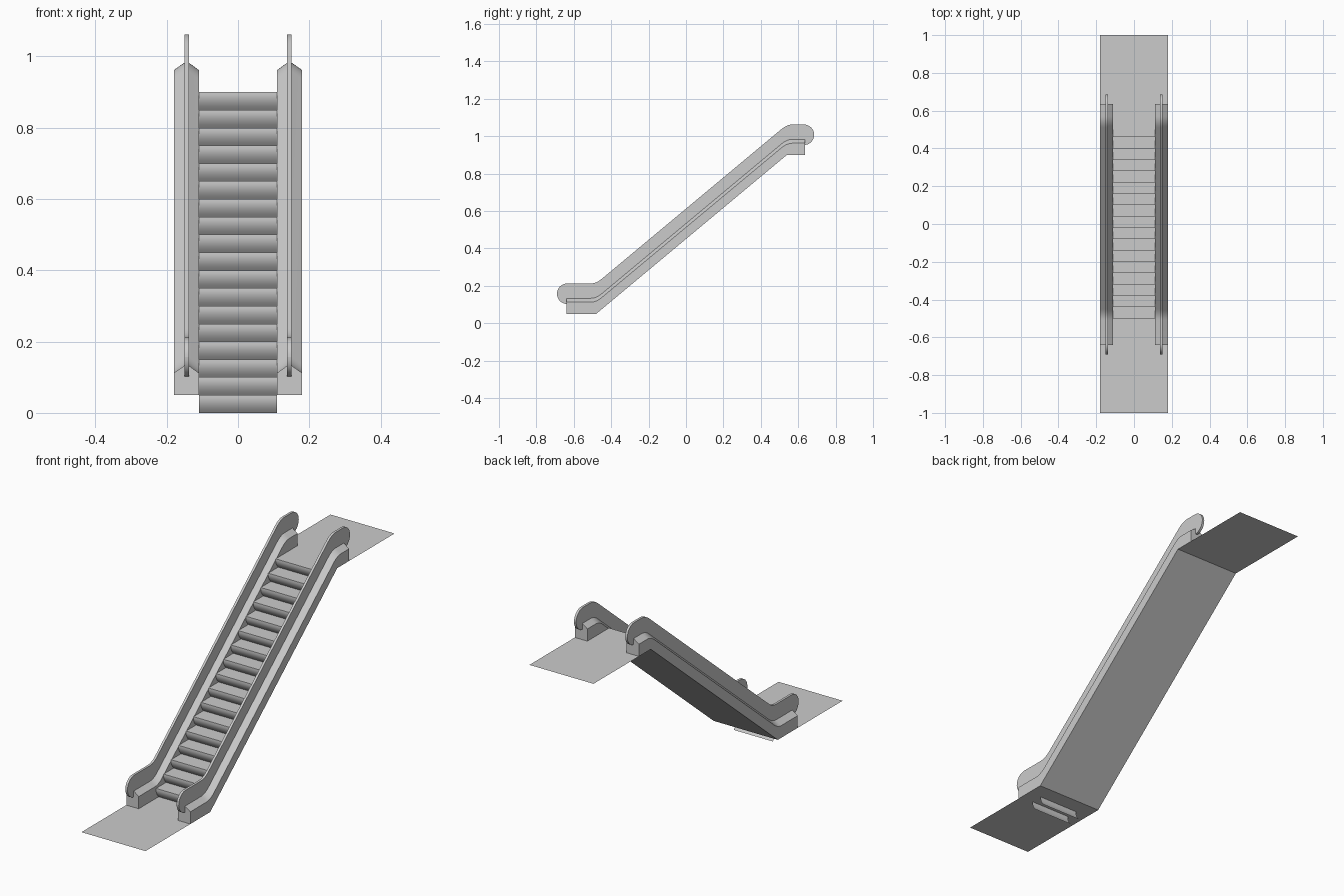
import bpy, math

if "Cube" in bpy.data.objects:
    bpy.data.objects.remove(bpy.data.objects["Cube"])

Y0, Y1 = -0.48, 0.54      # start and end of the incline
Z0, Z1 = 0.05, 0.90       # landing heights
SLOPE = (Z1 - Z0) / (Y1 - Y0)
HALF, STEP_HALF = 0.18, 0.11


def floor_z(y, blend=0.0):
    """Height of the walkway line, optionally with rounded bends."""
    def ramp(t):
        if blend and abs(t) < blend:
            return (t + blend) ** 2 / (4 * blend)
        return max(t, 0.0)
    return Z0 + SLOPE * (ramp(y - Y0) - ramp(y - Y1))


def make(name, verts, faces, smooth=None):
    me = bpy.data.meshes.new(name)
    me.from_pydata(verts, [], faces)
    me.update()
    ob = bpy.data.objects.new(name, me)
    bpy.context.collection.objects.link(ob)
    if smooth:
        bpy.context.view_layer.objects.active = ob
        ob.select_set(True)
        bpy.ops.object.shade_smooth_by_angle(angle=math.radians(smooth))
        ob.select_set(False)
    return ob


def strip(name, profile, half, smooth=None):
    """Sweep a (y, z) polyline across x as an open sheet."""
    verts = [(x, y, z) for y, z in profile for x in (-half, half)]
    faces = [(2*i, 2*i+1, 2*i+3, 2*i+2) for i in range(len(profile) - 1)]
    return make(name, verts, faces, smooth)


def mirror_x(ob):
    ob.modifiers.new("mirror", 'MIRROR').use_mirror_merge = False


# Landings and sloped underside
strip("lower_landing", [(-1, Z0), (Y0, Z0)], HALF)
strip("upper_landing", [(Y1, Z1), (1, Z1)], HALF)
strip("sloped_underside", [(Y0, Z0), (Y1, Z1)], HALF)


# Steps: bowed riser plus flat tread, the foot resting on the slope
def riser(nose_y, top_z):
    pts = []
    for i in range(7):
        t = i / 6
        bulge = 0.028 * t * (1 - t)
        pts.append((nose_y + 0.02 * (1 - t) - bulge, top_z - 0.05 * (1 - t)))
    return pts


for k in range(17):
    nose, top = -0.50 + 0.06 * k, 0.10 + 0.05 * k
    strip(f"step_{k + 1}", riser(nose, top) + [(nose + 0.08, top)], STEP_HALF, 40)

# Level steps passing under the lower landing
for k, nose in enumerate((-0.56, -0.62)):
    strip(f"sunken_riser_{k + 1}", riser(nose, Z0), STEP_HALF, 40)

# Stations along the run, denser at the bends
bends = [c + d for c in (Y0, Y1) for d in (-0.03, -0.02, -0.01, 0, 0.01, 0.02, 0.03)]
stations = [-0.64] + bends + [0.635]

# Balustrade base: gabled cross-section following the run
verts, faces = [], []
for y in stations:
    low, up = floor_z(y), floor_z(y, 0.03)
    verts += [(0.11, y, low), (0.11, y, up + 0.062), (0.144, y, up + 0.087),
              (0.18, y, up + 0.062), (0.18, y, low)]
for i in range(len(stations) - 1):
    for j in range(4):
        a = 5 * i + j
        faces.append((a, a + 1, a + 6, a + 5))
last = 5 * (len(stations) - 1)
faces += [(4, 3, 2, 1, 0), tuple(range(last, last + 5))]
mirror_x(make("balustrade_base", verts, faces, 30))

# Handrail panel: thin slab with round ends, built in quads along the run
R, MID = 0.055, 0.107
rows = []                                   # (y bottom, z bottom, y top, z top)
ends = [math.radians(a) for a in range(0, 90, 9)]
for a in ends:
    y, h = -0.635 - R * math.cos(a), R * math.sin(a)
    rows.append((y, Z0 + MID - h, Z0 + MID + h))
for y in [-0.635] + bends + [0.63]:
    c = floor_z(y, 0.03) + MID
    rows.append((y, c - R, c + R))
for a in reversed(ends):
    y, h = 0.63 + R * math.cos(a), R * math.sin(a)
    rows.append((y, Z1 + MID - h, Z1 + MID + h))

verts, faces = [], []
for y, lo, hi in rows:
    verts += [(0.138, y, lo), (0.138, y, hi), (0.150, y, hi), (0.150, y, lo)]
for i in range(len(rows) - 1):
    for j in range(4):
        a, b = 4 * i + j, 4 * i + (j + 1) % 4
        faces.append((a, b, b + 4, a + 4))
mirror_x(make("handrail_panel", verts, faces, 35))
